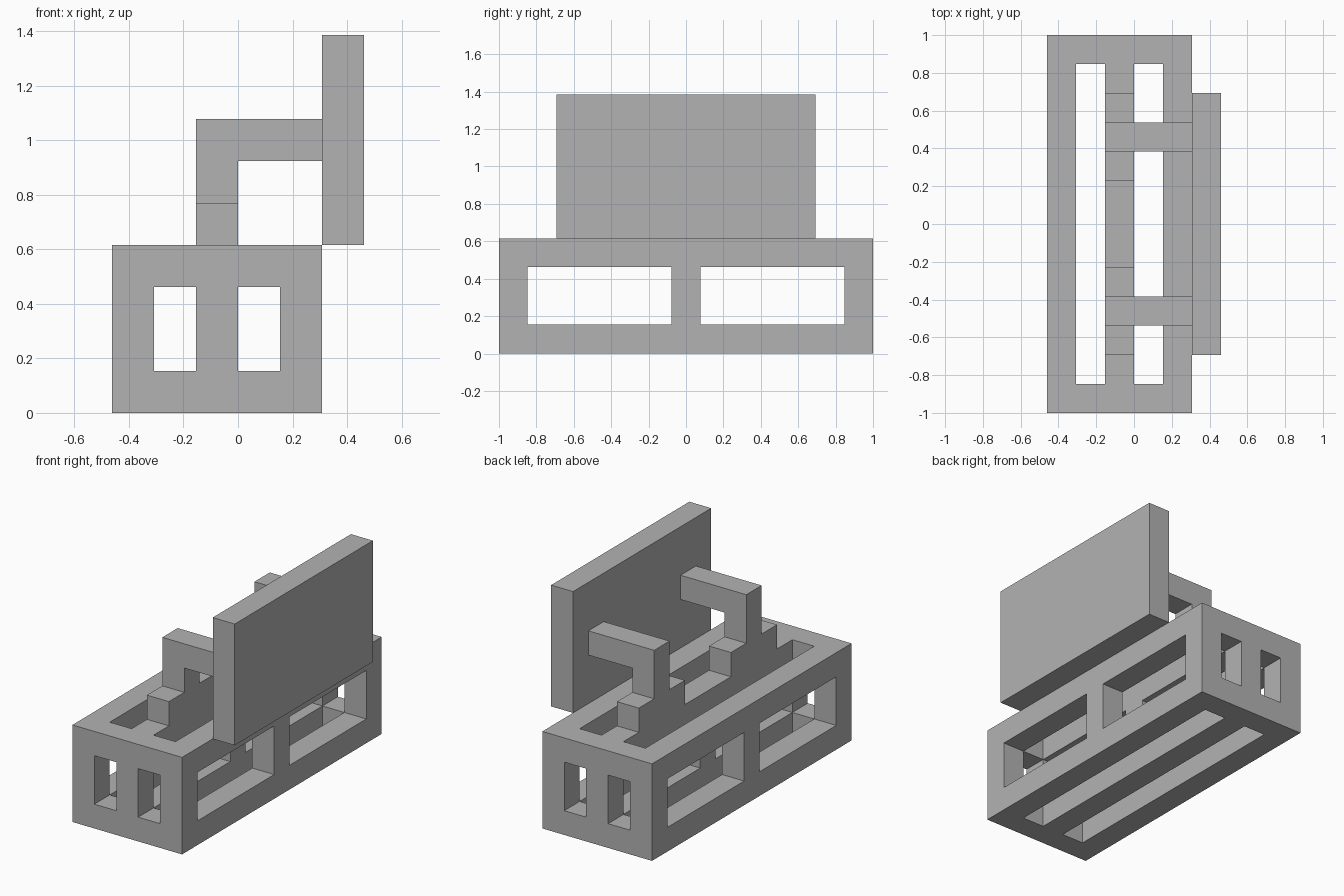
import bpy
import bmesh
from mathutils import Vector

U = 2 / 13  # thickness of every beam and board

old = bpy.data.objects.get("Cube")
if old:
    bpy.data.objects.remove(old, do_unlink=True)

grey = bpy.data.materials.new("plain grey")
grey.use_nodes = True
colour = (0.45, 0.45, 0.45, 1)
grey.diffuse_color = colour
grey.node_tree.nodes["Principled BSDF"].inputs["Base Color"].default_value = colour


def box(name, x, y, z):
    """Box spanning (min, max) ranges given in beam thicknesses."""
    lo, hi = (Vector(c) * U for c in zip(x, y, z))
    bm = bmesh.new()
    bmesh.ops.create_cube(bm, size=1)
    for v in bm.verts:
        v.co = (lo + hi) / 2 + v.co * (hi - lo)
    mesh = bpy.data.meshes.new(name)
    bm.to_mesh(mesh)
    bm.free()
    mesh.materials.append(grey)
    obj = bpy.data.objects.new(name, mesh)
    bpy.context.collection.objects.link(obj)
    return obj


def modify(obj, kind, **settings):
    """Add a modifier and apply it."""
    mod = obj.modifiers.new(kind.title(), kind)
    for key, value in settings.items():
        setattr(mod, key, value)
    bpy.context.view_layer.objects.active = obj
    bpy.ops.object.modifier_apply(modifier=mod.name)


def cut(obj, x, y, z):
    cutter = box("cutter", x, y, z)
    cutter.hide_render = True
    modify(obj, "BOOLEAN", operation="DIFFERENCE", solver="EXACT", object=cutter)
    bpy.data.objects.remove(cutter, do_unlink=True)


# Base frame: long slots through the top, windows through ends and sides
base = box("base_frame", (-3, 2), (-6.5, 6.5), (0, 4))
lanes = ((-2, -1), (0, 1))
for lane in lanes:
    cut(base, lane, (-5.5, 5.5), (-1, 5))
for lane in lanes:
    cut(base, lane, (-8, 8), (1, 3))
for bay in ((-5.5, -0.5), (0.5, 5.5)):
    cut(base, (-5, 5), bay, (1, 3))

# Two hooked brackets, each with a low foot block on both sides
for side, s in (("front", -1), ("back", 1)):
    y = (3 * s - 0.5, 3 * s + 0.5)
    bracket = box(side + "_bracket", (-1, 2), y, (4, 7))
    cut(bracket, (0, 3), (y[0] - 1, y[1] + 1), (3, 6))
    for where, d in (("front", -1), ("back", 1)):
        box(f"{side}_bracket_{where}_foot", (-1, 0), (y[0] + d, y[1] + d), (4, 5))

# Upright board carried by the brackets
box("back_panel", (2, 3), (-4.5, 4.5), (4, 9))
